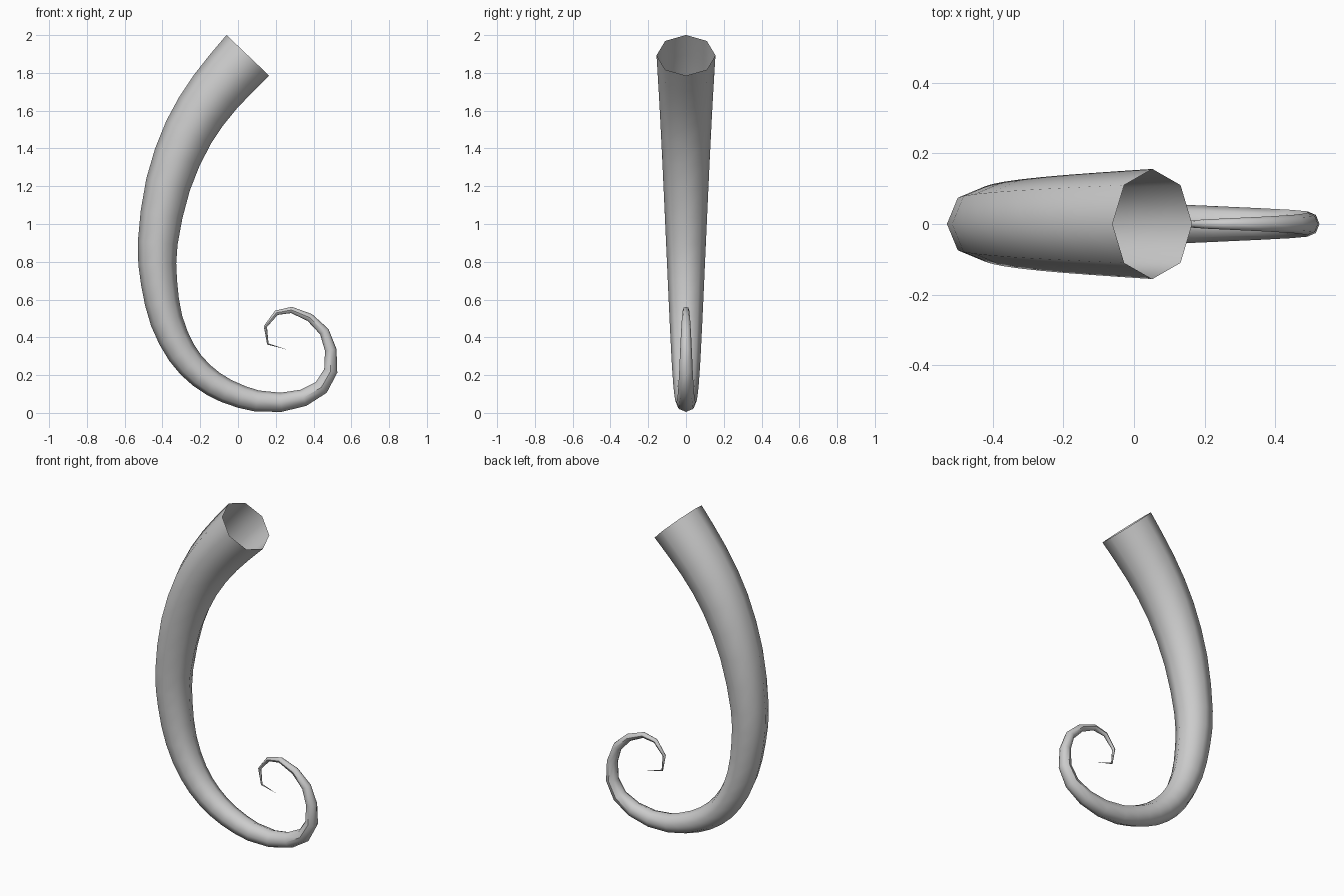
import bpy, bmesh
from mathutils import Vector

if "Cube" in bpy.data.objects:
    bpy.data.objects.remove(bpy.data.objects["Cube"])

# Centreline in the XZ plane: smooth body, then the faceted curl at the tip
BODY = [(.052, 1.893), (-.12, 1.70), (-.262, 1.485), (-.37, 1.21), (-.425, .90),
        (-.418, .69), (-.378, .488), (-.298, .318), (-.193, .199), (-.06, .115),
        (.1, .063)]
CURL = [(.227, .056), (.346, .08), (.441, .135), (.491, .222), (.491, .333),
        (.457, .43), (.38, .505), (.283, .545), (.203, .53), (.145, .457),
        (.158, .365), (.26, .335)]
SIDES = 8
BASE_RADIUS = .156


def vec(p):
    return Vector((p[0], 0, p[1]))


def smooth_path(points, after, steps):
    """Catmull-Rom interpolation through the body points."""
    p = [2 * points[0] - points[1]] + points + [after]
    path = []
    for a, b, c, d in zip(p, p[1:], p[2:], p[3:]):
        for i in range(steps):
            t = i / steps
            path.append(.5 * (2 * b + (c - a) * t + (2 * a - 5 * b + 4 * c - d) * t**2
                              + (3 * b - a - 3 * c + d) * t**3))
    return path + [points[-1]]


curl = [vec(p) for p in CURL]
path = smooth_path([vec(p) for p in BODY], curl[0], 2) + curl

# Distance along the path drives an even taper
dist = [0]
for a, b in zip(path, path[1:]):
    dist.append(dist[-1] + (b - a).length)

# Open octagonal rings, closing to a point at the tip
bm = bmesh.new()
side = Vector((0, 1, 0))
circle = [Vector((1, 0)), Vector((.7071, .7071)), Vector((0, 1)), Vector((-.7071, .7071)),
          Vector((-1, 0)), Vector((-.7071, -.7071)), Vector((0, -1)), Vector((.7071, -.7071))]
rings = []
for i, p in enumerate(path[:-1]):
    ahead = (path[i + 1] - p).normalized()
    behind = (p - path[i - 1]).normalized() if i else ahead
    tangent = (ahead + behind).normalized()
    if i == 0:
        tangent = Vector((-.69, 0, -.724))
    normal = side.cross(tangent)
    r = BASE_RADIUS * (1 - dist[i] / dist[-1])
    rings.append([bm.verts.new(p + r * (c.x * normal + c.y * side)) for c in circle])
tip = bm.verts.new(path[-1])
for a, b in zip(rings, rings[1:]):
    for k in range(SIDES):
        n = (k + 1) % SIDES
        bm.faces.new((a[k], a[n], b[n], b[k]))
for k in range(SIDES):
    bm.faces.new((rings[-1][k], rings[-1][(k + 1) % SIDES], tip))
bmesh.ops.recalc_face_normals(bm, faces=bm.faces)

mesh = bpy.data.meshes.new("curled_tail")
bm.to_mesh(mesh)
bm.free()
tail = bpy.data.objects.new("curled_tail", mesh)
bpy.context.collection.objects.link(tail)

# Smooth shading along the tube
bpy.context.view_layer.objects.active = tail
tail.select_set(True)
bpy.ops.object.shade_smooth_by_angle(angle=.8)
